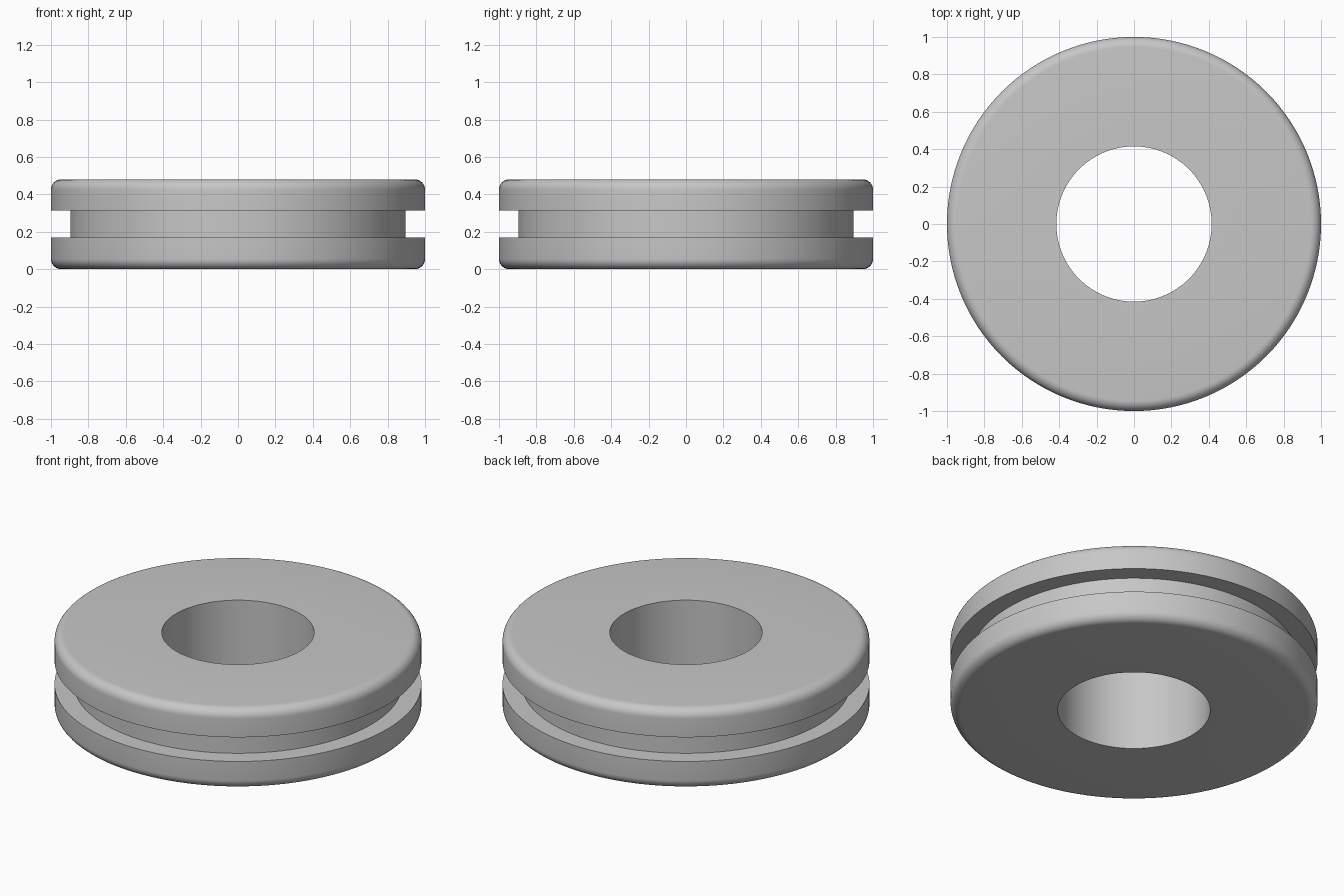
import bpy
import bmesh
import math

cube = bpy.data.objects.get("Cube")
if cube:
    bpy.data.objects.remove(cube, do_unlink=True)

HEIGHT = 0.48
OUTER, GROOVE, HOLE = 1.0, 0.895, 0.415
GROOVE_LOW, GROOVE_HIGH = 0.17, 0.315
FILLET, FILLET_STEPS = 0.055, 8
SIDES = 128

# Plain grey rubber
grey = bpy.data.materials.new("grey_rubber")
grey.use_nodes = True
colour = (0.57, 0.57, 0.57, 1)
grey.diffuse_color = colour
grey.node_tree.nodes["Principled BSDF"].inputs["Base Color"].default_value = colour


def rounded_corner(z, start):
    """Quarter-circle profile points around the outer rim, as (radius, height)."""
    r = OUTER - FILLET
    angles = [start + math.pi / 2 * i / FILLET_STEPS for i in range(FILLET_STEPS + 1)]
    return [(r + FILLET * math.cos(a), z + FILLET * math.sin(a)) for a in angles]


# Closed cross-section: bottom rim, groove, top rim, bore
profile = [(HOLE, 0)]
profile += rounded_corner(FILLET, -math.pi / 2)
profile += [(OUTER, GROOVE_LOW), (GROOVE, GROOVE_LOW)]
profile += [(GROOVE, GROOVE_HIGH), (OUTER, GROOVE_HIGH)]
profile += rounded_corner(HEIGHT - FILLET, 0)
profile += [(HOLE, HEIGHT)]

# Lathe the cross-section around the z axis
bm = bmesh.new()
verts = [bm.verts.new((r, 0, z)) for r, z in profile]
edges = [bm.edges.new((a, b)) for a, b in zip(verts, verts[1:] + verts[:1])]
bmesh.ops.spin(bm, geom=verts + edges, cent=(0, 0, 0), axis=(0, 0, 1),
               angle=math.tau, steps=SIDES, use_merge=True)
bmesh.ops.remove_doubles(bm, verts=bm.verts, dist=0.0001)
bmesh.ops.recalc_face_normals(bm, faces=bm.faces)

mesh = bpy.data.meshes.new("grooved_ring")
bm.to_mesh(mesh)
bm.free()
mesh.materials.append(grey)
ring = bpy.data.objects.new("grooved_ring", mesh)
bpy.context.collection.objects.link(ring)

# Smooth round walls, crisp groove and bore edges
bpy.ops.object.select_all(action="DESELECT")
ring.select_set(True)
bpy.context.view_layer.objects.active = ring
bpy.ops.object.shade_smooth_by_angle(angle=math.radians(30))
